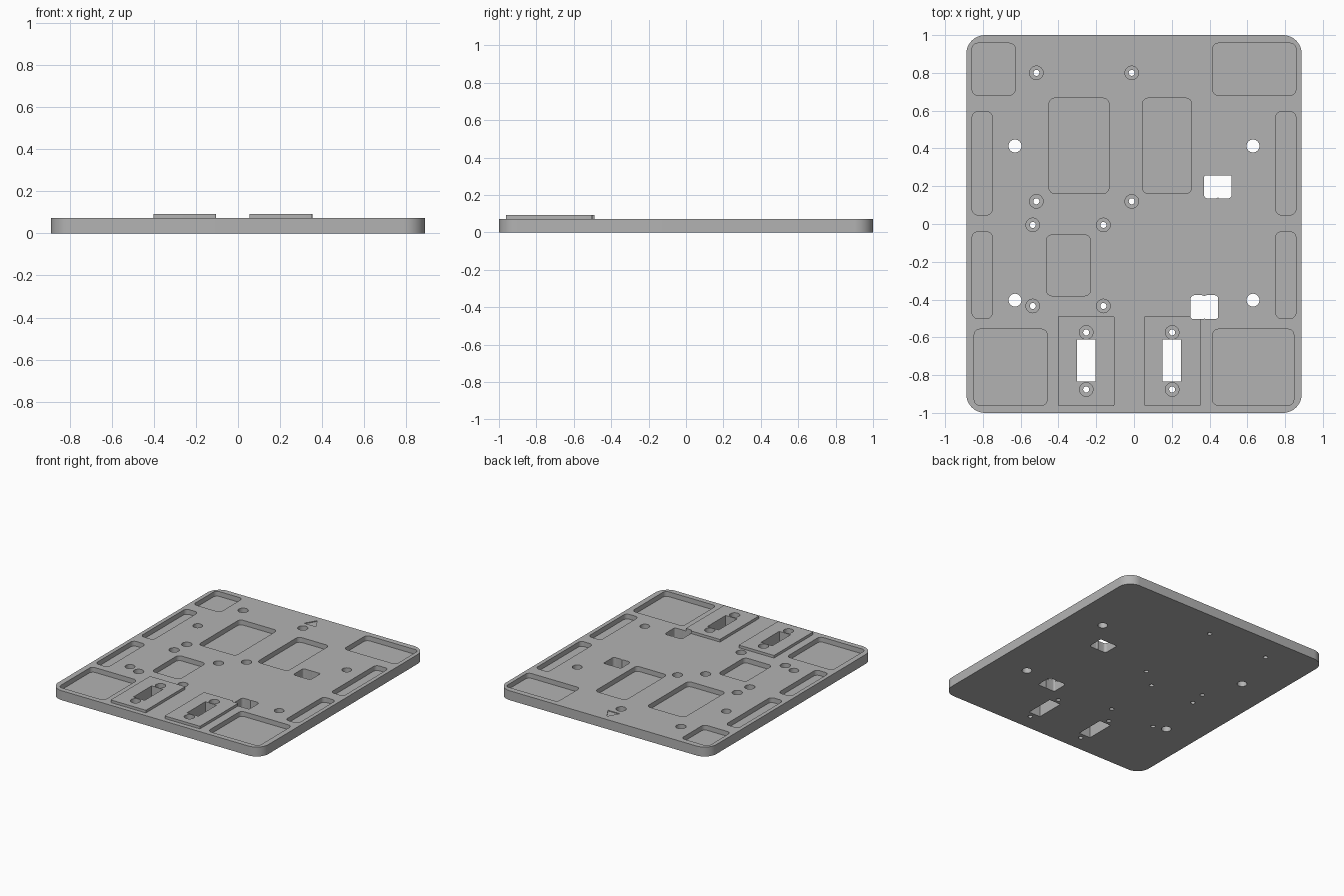
import bpy, bmesh
from math import pi, cos, sin

if "Cube" in bpy.data.objects:
    bpy.data.objects.remove(bpy.data.objects["Cube"])

TOP, PAD_TOP, FLOOR = 0.072, 0.092, 0.035
LOW, HIGH = -0.1, 0.2

grey = bpy.data.materials.new("plain grey")
grey.use_nodes = True
grey.diffuse_color = (0.45, 0.45, 0.45, 1)
grey.node_tree.nodes["Principled BSDF"].inputs["Base Color"].default_value = grey.diffuse_color


def rounded(x0, x1, y0, y1, r_front, r_back=None, steps=8):
    """Outline of a rectangle with rounded corners."""
    r_back = r_front if r_back is None else r_back
    pts = []
    for i, (x, y, sx, sy, r) in enumerate(((x1, y1, -1, -1, r_back), (x0, y1, 1, -1, r_back),
                                           (x0, y0, 1, 1, r_front), (x1, y0, -1, 1, r_front))):
        for k in range(steps + 1 if r else 1):
            a = (i + k / steps) * pi / 2
            pts.append((x + r * (sx + cos(a)), y + r * (sy + sin(a))) if r else (x, y))
    return pts


def circle(x, y, r, n=32):
    return [(x + r * cos(2 * pi * k / n), y + r * sin(2 * pi * k / n)) for k in range(n)]


def prisms(name, outlines, z0, z1):
    """One object holding an upright prism for each outline."""
    bm = bmesh.new()
    for pts in outlines:
        face = bm.faces.new([bm.verts.new((x, y, z0)) for x, y in pts])
        top = bmesh.ops.extrude_face_region(bm, geom=[face])["geom"]
        bmesh.ops.translate(bm, vec=(0, 0, z1 - z0),
                            verts=[v for v in top if isinstance(v, bmesh.types.BMVert)])
    bmesh.ops.recalc_face_normals(bm, faces=bm.faces)
    mesh = bpy.data.meshes.new(name)
    bm.to_mesh(mesh)
    bm.free()
    mesh.materials.append(grey)
    ob = bpy.data.objects.new(name, mesh)
    bpy.context.collection.objects.link(ob)
    return ob


# Base plate and the two raised pads
plate = prisms("base_plate", [rounded(-0.888, 0.888, -1, 1, 0.1, steps=16)], 0, TOP)
pads = [prisms(name, [rounded(x - 0.149, x + 0.149, -0.963, -0.488, 0.006)], TOP, PAD_TOP)
        for name, x in (("right_raised_pad", -0.253), ("left_raised_pad", 0.204))]

# Pockets: corners, side strips, middle
pocket_boxes = [(-0.857, -0.629, 0.682, 0.957), (0.416, 0.857, 0.682, 0.957),
                (-0.846, -0.46, -0.96, -0.557), (0.416, 0.846, -0.96, -0.557),
                (-0.45, -0.133, 0.162, 0.666), (0.045, 0.305, 0.162, 0.666),
                (-0.464, -0.23, -0.38, -0.058)]
for y0, y1 in ((0.048, 0.594), (-0.5, -0.042)):
    pocket_boxes += [(-0.857, -0.75, y0, y1), (0.75, 0.857, y0, y1)]
pockets = prisms("pocket_cutter", [rounded(*b, 0.03) for b in pocket_boxes], FLOOR, HIGH)

# Screw positions, each with a wide recess and a narrow through hole
screws = [(x, y) for x in (-0.517, -0.012) for y in (0.8, 0.12)]
screws += [(x, y) for x in (-0.536, -0.162) for y in (-0.005, -0.434)]
screws += [(x, y) for x in (-0.253, 0.202) for y in (-0.574, -0.876)]
recesses = prisms("screw_recess_cutter", [circle(x, y, 0.036) for x, y in screws], FLOOR, HIGH)

# Through cuts: screw holes, mounting holes and connector slots
through = [circle(x, y, 0.016) for x, y in screws]
through += [circle(x, y, 0.034) for x in (-0.63, 0.63) for y in (0.413, -0.403)]
through += [rounded(x - 0.048, x + 0.048, -0.833, -0.612, 0) for x in (-0.253, 0.2)]
holes = prisms("through_hole_cutter", through, LOW, HIGH)

# Twin-lobed cable openings, one lobe per cutter
lobes = [prisms("cable_opening_cutter",
                [rounded(0.371 + d, 0.45 + d, 0.135, 0.258, 0.02, 0.011),
                 rounded(0.3 + d, 0.379 + d, -0.502, -0.377, 0.011, 0.02)], LOW, HIGH)
         for d in (0, 0.067)]

# Shallow arrow pointing to the back
arrow = prisms("arrow_cutter", [[(-0.05, 0.87), (0.05, 0.87), (0, 0.955)]], TOP - 0.006, HIGH)

cutters = [pockets, recesses, holes, *lobes, arrow]
for ob in [plate] + pads:
    bpy.context.view_layer.objects.active = ob
    for cutter in cutters if ob is plate else [recesses, holes, *lobes]:
        mod = ob.modifiers.new(cutter.name, 'BOOLEAN')
        mod.operation, mod.solver, mod.object = 'DIFFERENCE', 'EXACT', cutter
        bpy.ops.object.modifier_apply(modifier=mod.name)
for cutter in cutters:
    bpy.data.objects.remove(cutter)

# Smooth rounded walls, sharp rims
for ob in [plate] + pads:
    bpy.ops.object.select_all(action='DESELECT')
    ob.select_set(True)
    bpy.context.view_layer.objects.active = ob
    bpy.ops.object.shade_smooth_by_angle(angle=pi / 6)
